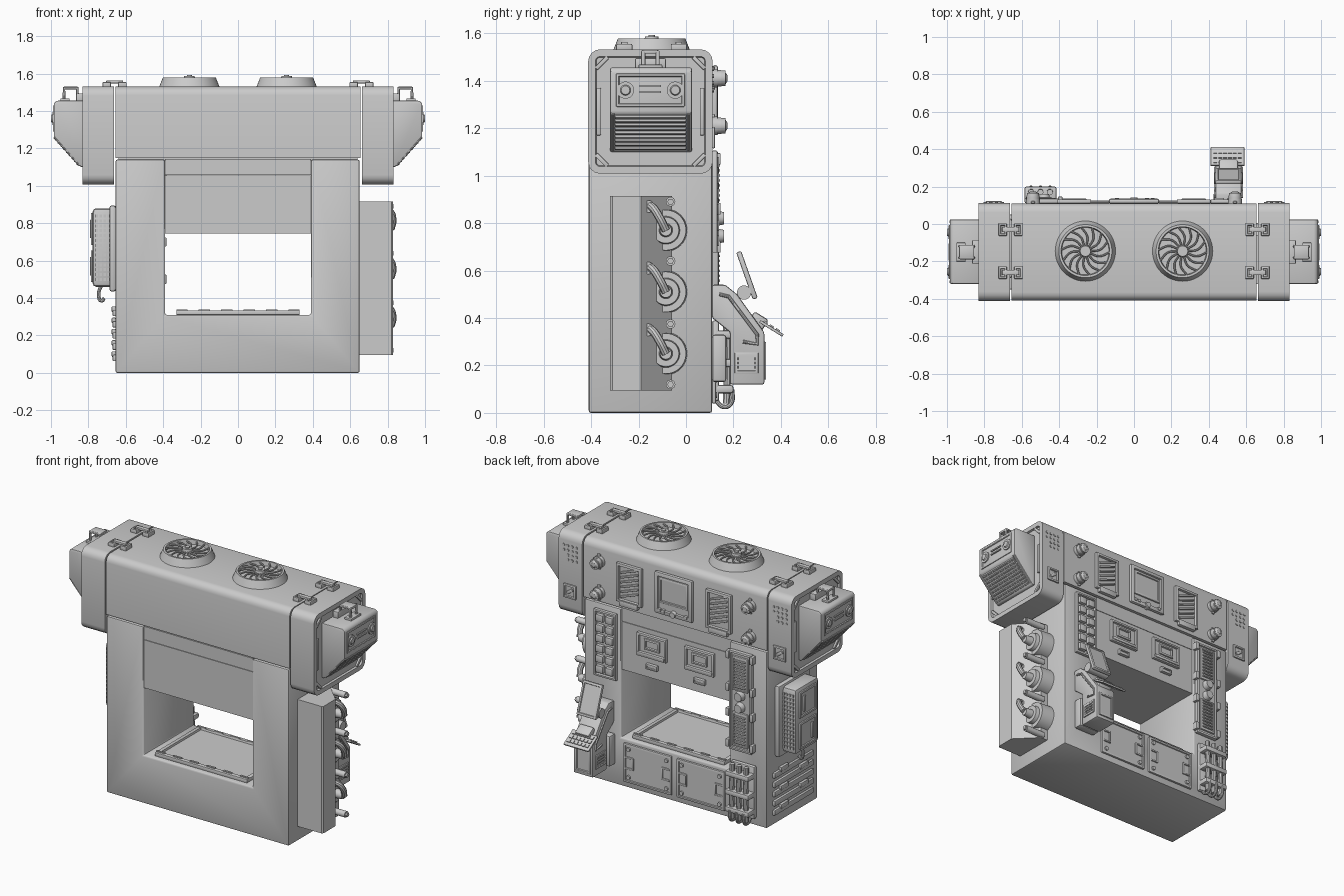
import bpy, bmesh, math
from mathutils import Vector, Matrix, Euler

if "Cube" in bpy.data.objects:
    bpy.data.objects.remove(bpy.data.objects["Cube"])

grey = bpy.data.materials.new("plain grey")
grey.use_nodes = True
grey.diffuse_color = (.6, .6, .6, 1)
grey.node_tree.nodes["Principled BSDF"].inputs["Base Color"].default_value = (.6, .6, .6, 1)

X, Y, Z = Vector((1, 0, 0)), Vector((0, 1, 0)), Vector((0, 0, 1))
BACK, MID = .11, -.15          # back wall and depth centre of the frame
parts = []


def link(name, mesh):
    mesh.materials.clear()
    mesh.materials.append(grey)
    ob = bpy.data.objects.new(name, mesh)
    bpy.context.collection.objects.link(ob)
    parts.append(ob)
    return ob


def finish(name, bm):
    bmesh.ops.recalc_face_normals(bm, faces=bm.faces[:])
    mesh = bpy.data.meshes.new(name)
    bm.to_mesh(mesh)
    bm.free()
    return link(name, mesh)


def bevel(bm, edges, width, seg=2):
    bmesh.ops.bevel(bm, geom=edges, offset=width, segments=seg, profile=.5, affect='EDGES')


def box(name, centre, size, bev=0, pick=None, rot=(0, 0, 0), seg=2):
    bm = bmesh.new()
    bmesh.ops.create_cube(bm, size=1)
    bmesh.ops.scale(bm, vec=size, verts=bm.verts[:])
    if bev:
        edges = [e for e in bm.edges if not pick or pick(e.verts[0].co, e.verts[1].co)]
        bevel(bm, edges, min(bev, .4 * min(size)) if not pick else bev, seg)
    bm.transform(Matrix.Translation(centre) @ Euler(rot).to_matrix().to_4x4())
    return finish(name, bm)


def cyl(name, centre, r, h, axis=Z, r2=None, seg=32):
    bm = bmesh.new()
    bmesh.ops.create_cone(bm, cap_ends=True, segments=seg, radius1=r,
                          radius2=r if r2 is None else r2, depth=h)
    turn = Z.rotation_difference(Vector(axis)).to_matrix().to_4x4()
    bm.transform(Matrix.Translation(centre) @ turn)
    return finish(name, bm)


def prism(name, pts, lo, hi, axis, bev=0):
    bm = bmesh.new()
    at = (lambda p: (lo, p[0], p[1])) if axis == X else (lambda p: (p[0], lo, p[1]))
    face = bm.faces.new([bm.verts.new(at(p)) for p in pts])
    out = bmesh.ops.extrude_face_region(bm, geom=[face])
    moved = [v for v in out["geom"] if isinstance(v, bmesh.types.BMVert)]
    bmesh.ops.translate(bm, vec=axis * (hi - lo), verts=moved)
    if bev:
        bevel(bm, bm.edges[:], bev)
    return finish(name, bm)


def tube(name, pts, r, handle='AUTO'):
    cu = bpy.data.curves.new(name, 'CURVE')
    cu.dimensions, cu.bevel_depth, cu.bevel_resolution = '3D', r, 3
    cu.use_fill_caps, cu.resolution_u = True, 6
    sp = cu.splines.new('BEZIER')
    sp.bezier_points.add(len(pts) - 1)
    for bp, p in zip(sp.bezier_points, pts):
        bp.co, bp.handle_left_type, bp.handle_right_type = p, handle, handle
    tmp = bpy.data.objects.new(name + " path", cu)
    mesh = bpy.data.meshes.new_from_object(tmp)
    bpy.data.objects.remove(tmp)
    return link(name, mesh)


def recess(ob, direction, inset, depth):
    # sinks the largest face that looks along a direction
    bm = bmesh.new()
    bm.from_mesh(ob.data)
    face = max((f for f in bm.faces if f.normal.dot(direction) > .9), key=lambda f: f.calc_area())
    bmesh.ops.inset_region(bm, faces=[face], thickness=inset, depth=0)
    bmesh.ops.inset_region(bm, faces=[face], thickness=.004, depth=-depth)
    bm.to_mesh(ob.data)
    bm.free()
    return ob


def plate(name, x, z, w, h, d=.015, y=BACK, bev=.004, rot=0):
    return box(name, (x, y + d / 2, z), (w, d, h), bev, rot=(0, rot, 0))


def along_x(a, b):
    return abs(a.x - b.x) > .01


# Main frame: U-shaped wall, lintel and top beam
prism("frame", [(-.655, 0), (.65, 0), (.65, 1.14), (.39, 1.14), (.39, .31),
                (-.39, .31), (-.39, 1.14), (-.655, 1.14)], -.41, BACK, Y, .01)
box("lintel", (0, -.155, .9), (.78, .5, .31))
box("lintel_strip", (0, -.155, 1.1), (.78, .5, .085))
box("beam_joint", (0, MID, 1.14), (1.28, .48, .04))
box("beam", (0, MID, 1.34), (1.312, .52, .38), .045,
    lambda a, b: along_x(a, b) and a.z > 0, seg=4)
tray = box("sill_tray", (0, MID, .322), (.66, .46, .024), .004)
recess(tray, Z, .03, .012)
for i in range(6):
    for y in (-.36, .06):
        box("tray_tooth", (-.3 + i * .12, y, .336), (.06, .012, .008))

# Top fans
for x in (-.26, .26):
    base = cyl("fan_housing", (x, -.145, 1.553), .162, .05, r2=.142, seg=48)
    recess(base, Z, .012, .028)
    cyl("fan_hub", (x, -.145, 1.566), .034, .04, r2=.028)
    cyl("fan_cap", (x, -.145, 1.588), .014, .01)
    for i in range(14):
        a = i * math.tau / 14
        pts = [(x + r * math.cos(a + t), -.145 + r * math.sin(a + t), 1.567)
               for r, t in ((.03, 0), (.08, .1), (.13, .4))]
        tube("fan_blade", pts, .005)

# End caps with their clamp-on side units
for s in (-1, 1):
    out = X * s
    cap = box("end_cap", (s * .748, MID, 1.27), (.168, .524, .524), .05, along_x, seg=4)
    recess(cap, out, .03, .012)
    for dy in (-1, 1):
        for dz in (-1, 1):
            box("cap_corner_tab", (s * .825, MID + dy * .205, 1.27 + dz * .205),
                (.014, .07, .018), .004, rot=(-dy * dz * math.pi / 4, 0, 0))
        box("cap_side_rib", (s * .825, MID + dy * .218, 1.27), (.014, .02, .2), .004)
    prism("side_unit", [(s * .82, 1.1), (s * .84, 1.1), (s * .985, 1.265),
                        (s * .985, 1.44), (s * .97, 1.455), (s * .82, 1.455)], -.32, .025, Y, .008)
    panel = box("dial_panel", (s * .984, MID, 1.36), (.012, .29, .14), .004)
    recess(panel, out, .01, .005)
    for y in (-.255, -.045):
        cyl("dial", (s * .987, y, 1.36), .036, .012, out)
        cyl("dial_knob", (s * .993, y, 1.36), .026, .014, out, .018)
    for dz in (-.012, .012):
        box("dial_label_bar", (s * .986, MID, 1.365 + dz), (.014, .09, .008))
    for i in range(9):
        t = .1 + i * .1
        cyl("grille_slat", (s * (.84 + .145 * t), MID, 1.1 + .165 * t), .009, .3, Y, seg=6)
    for y in (-.31, .012):
        tube("grille_edge", [(s * .845, y, 1.11), (s * .982, y, 1.262)], .008)
    box("handle_mount", (s * .845, MID, 1.47), (.04, .13, .05), .006)
    for dy in (-.03, .03):
        tube("unit_handle", [(s * .855, MID + dy, 1.44), (s * .86, MID + dy, 1.522),
                             (s * .93, MID + dy, 1.522), (s * .93, MID + dy, 1.45)], .009, 'VECTOR')
    box("handle_grip", (s * .895, MID, 1.522), (.08, .06, .016), .004)
    box("handle_foot", (s * .925, MID, 1.46), (.05, .1, .016), .004)

    # Latches bridging cap and beam
    for y in (-.03, -.26):
        for dx in (-.042, .042):
            latch = box("latch_block", (s * .66 + dx, y, 1.54), (.045, .068, .03), .005)
            recess(latch, Z, .008, .008)
        box("latch_bridge", (s * .66, y, 1.556), (.09, .028, .016), .004)

    # Back of the cap: perforations and socket
    for row in range(4):
        for col in range(4 - row // 2):
            cyl("perforation", (s * .75 + (col - 1.5) * .03, .113, 1.45 - row * .03), .009, .008, Y, seg=8)
    recess(plate("socket", s * .75, 1.16, .09, .09, .012), Y, .012, .008)
    plate("socket_bar", s * .75, 1.16, .05, .02, .012, rot=.6)

    # Beam back: lamps and louvred vents
    for z in (1.21, 1.41):
        cyl("lamp_base", (s * .54, .12, z), .038, .025, Y)
        cyl("lamp_ring", (s * .54, .137, z), .034, .022, Y)
        cyl("lamp_dome", (s * .54, .156, z), .032, .022, -Y, r2=.034).data.flip_normals()
        cyl("lamp_tip", (s * .54, .167, z), .034, .014, Y, .014)
        finish_z = z + .0
        plate("lamp_bracket", s * .54, finish_z, .02, .1, .012)
    recess(plate("vent_frame", s * .32, 1.32, .18, .25, .022), Y, .018, .014)
    plate("vent_foot", s * .32, 1.19, .13, .035, .026)
    for i in range(6):
        plate("vent_louvre", s * .32, 1.25 + i * .031, .13, .012, .02, rot=.35)

    # Lintel windows and lower access panels
    recess(plate("slot_frame", s * .17, .95, .21, .15, .024, .09), Y, .014, .012)
    recess(plate("slot_core", s * .17, .96, .11, .07, .022, .09), Y, .012, .01)
    plate("slot_lip", s * .17, .895, .19, .02, .03, .09)
    recess(plate("slot_tag", s * .17, .82, .08, .035, .026, .09), Y, .008, .006)
    recess(plate("access_panel", s * .19, .165, .34, .25, .016), Y, .014, .006)
    for dx in (-1, 1):
        for dz in (-1, 1):
            cyl("panel_bolt", (s * .19 + dx * .135, .122, .165 + dz * .09), .013, .016, Y, seg=12)
            plate("panel_clamp_arm", s * .19 + dx * .13, .165 + dz * .035, .06, .012, .018)
        plate("panel_clamp", s * .19 + dx * .105, .165, .012, .08, .018)

# Central display on the beam
recess(plate("display", 0, 1.33, .27, .27, .025, bev=.012), Y, .022, .012)
recess(plate("display_screen", 0, 1.35, .21, .17, .022, bev=.008), Y, .012, .006)
for dx in (-.09, .07, .1):
    plate("display_button", dx, 1.22, .022, .02, .03)
cyl("display_knob", (0, .128, 1.215), .024, .03, Y, .018)

# Rack of cells on the left pillar
recess(plate("cell_rack", .49, .89, .16, .43, .022), Y, .012, .014)
for i in range(6):
    for dx in (-.034, .034):
        plate("rack_cell", .49 + dx, .725 + i * .066, .052, .045, .03)

# Control column on the right pillar
recess(plate("column", -.48, .78, .16, .64, .026), Y, .014, .008)
for z in (.6, .96):
    recess(plate("column_grille", -.48, z, .11, .22, .03), Y, .01, .006)
    for i in range(9):
        plate("column_slat", -.48, z - .085 + i * .021, .08, .01, .034)
for z in (.745, .82):
    cyl("column_button", (-.48, .14, z), .034, .04, Y, .026)
for z in (.5, .7, .86, 1.07):
    for dx in (-.085, .085):
        plate("column_clip", -.48 + dx, z, .024, .05, .036)

# Pipe cluster at the foot of the right pillar
plate("pipe_backing", -.5, .22, .17, .34, .03, bev=.01)
for dx in (-.05, 0, .05):
    tube("pipe", [(-.5 + dx, .17, .04), (-.5 + dx, .175, .2), (-.5 + dx, .17, .39)], .016)
    tube("pipe_hook", [(-.5 + dx, .12, .06), (-.5 + dx, .16, .025), (-.5 + dx, .19, .04), (-.5 + dx, .195, .1)], .01)
for z in (.1, .21, .33):
    plate("pipe_clamp", -.5, z, .17, .035, .09, bev=.01)

# Articulated terminal on the left pillar
plate("terminal_mount", .5, .23, .15, .2, .06, bev=.012)
prism("terminal_arm", [(.11, .54), (.165, .54), (.215, .5), (.33, .34), (.33, .12), (.185, .12),
                       (.185, .34), (.11, .4)], .435, .575, X, .008)
for s in (-1, 1):
    side = box("terminal_side_vent", (.505 + s * .07, .255, .21), (.014, .1, .09), .004)
    recess(side, X * s, .012, .005)
    for i in range(4):
        box("side_vent_slat", (.505 + s * .071, .255, .183 + i * .018), (.014, .075, .008))
    tube("arm_rib", [(.505 + s * .07, .14, .5), (.505 + s * .07, .18, .49),
                     (.505 + s * .07, .3, .33), (.505 + s * .07, .3, .29),
                     (.505 + s * .07, .24, .3)], .008, 'VECTOR')
recess(box("terminal_front", (.505, .331, .22), (.11, .014, .16), .005), Y, .012, .006)
cyl("screen_hinge", (.505, .245, .507), .03, .15, X)
recess(box("tilting_screen", (.505, .257, .58), (.14, .022, .21), .006, rot=(.34, 0, 0)), Y, .012, .006)
box("keyboard_neck", (.505, .3, .38), (.1, .07, .07), .01, rot=(-.55, 0, 0))
box("keyboard", (.5, .36, .356), (.18, .115, .012), .003, rot=(-.55, 0, 0))
for row in range(3):
    for col in range(6):
        box("key", (.435 + col * .026, .335 + row * .026, .381 - row * .016),
            (.02, .02, .008), rot=(-.55, 0, 0))

# Tank housing with three valves and hoses on the left side
bm_pts = [(.64, -.32), (.82, -.32), (.83, -.31), (.83, -.19), (.7, -.06), (.64, -.06)]
housing = prism("tank_housing", bm_pts, 0, .82, X)
housing.data.transform(Matrix(((0, 1, 0, 0), (0, 0, 1, 0), (1, 0, 0, .095), (0, 0, 0, 1))))
for z in (.25, .51, .77):
    cyl("valve_drum", (.69, -.085, z), .09, .1, X, .085, 40)
    cyl("valve_ring", (.75, -.085, z), .06, .03, X, .055)
    cyl("valve_hub", (.785, -.085, z), .03, .06, X, .024)
    tube("hose", [(.82, -.085, z), (.83, -.11, z + .05), (.81, -.14, z + .095), (.75, -.17, z + .105)], .018)
    cyl("hose_socket", (.79, -.16, z + .1), .026, .03, X)
for z in (.12, .375, .64, .89):
    cyl("housing_bolt", (.75, -.065, z), .02, .14, X, seg=16)
    cyl("bolt_head", (.822, -.065, z), .014, .02, X, seg=6)

# Filter unit and slats on the right side
box("filter_mount", (-.67, -.13, .665), (.035, .32, .46), .012)
box("filter_unit", (-.72, -.13, .67), (.115, .24, .42), .02)
for s in (-1, 1):
    for i in range(4):
        for j in range(14):
            box("filter_hole", (-.755 + i * .021, -.13 + s * .121, .5 + j * .026), (.014, .01, .016))
    recess(box("filter_hatch", (-.779, -.13, .67 + s * .1), (.014, .17, .17), .004), -X, .014, .006)
    box("filter_handle", (-.785, -.13 + s * .04, .67 + s * .1), (.012, .02, .1), .004)
tube("filter_hook", [(-.73, -.13, .47), (-.745, -.13, .42), (-.73, -.13, .385), (-.715, -.13, .4)], .01)
for i in range(5):
    box("side_slat", (-.66, MID, .08 + i * .06), (.02, .4, .034), .004)
    box("slat_stop", (-.665, MID + .1 * (-1) ** i, .1 + i * .06), (.02, .08, .03), .004)

# Smooth shading with sharp edges kept
bpy.ops.object.select_all(action='DESELECT')
for ob in parts:
    ob.select_set(True)
bpy.context.view_layer.objects.active = parts[0]
bpy.ops.object.shade_smooth_by_angle(angle=math.radians(35))
